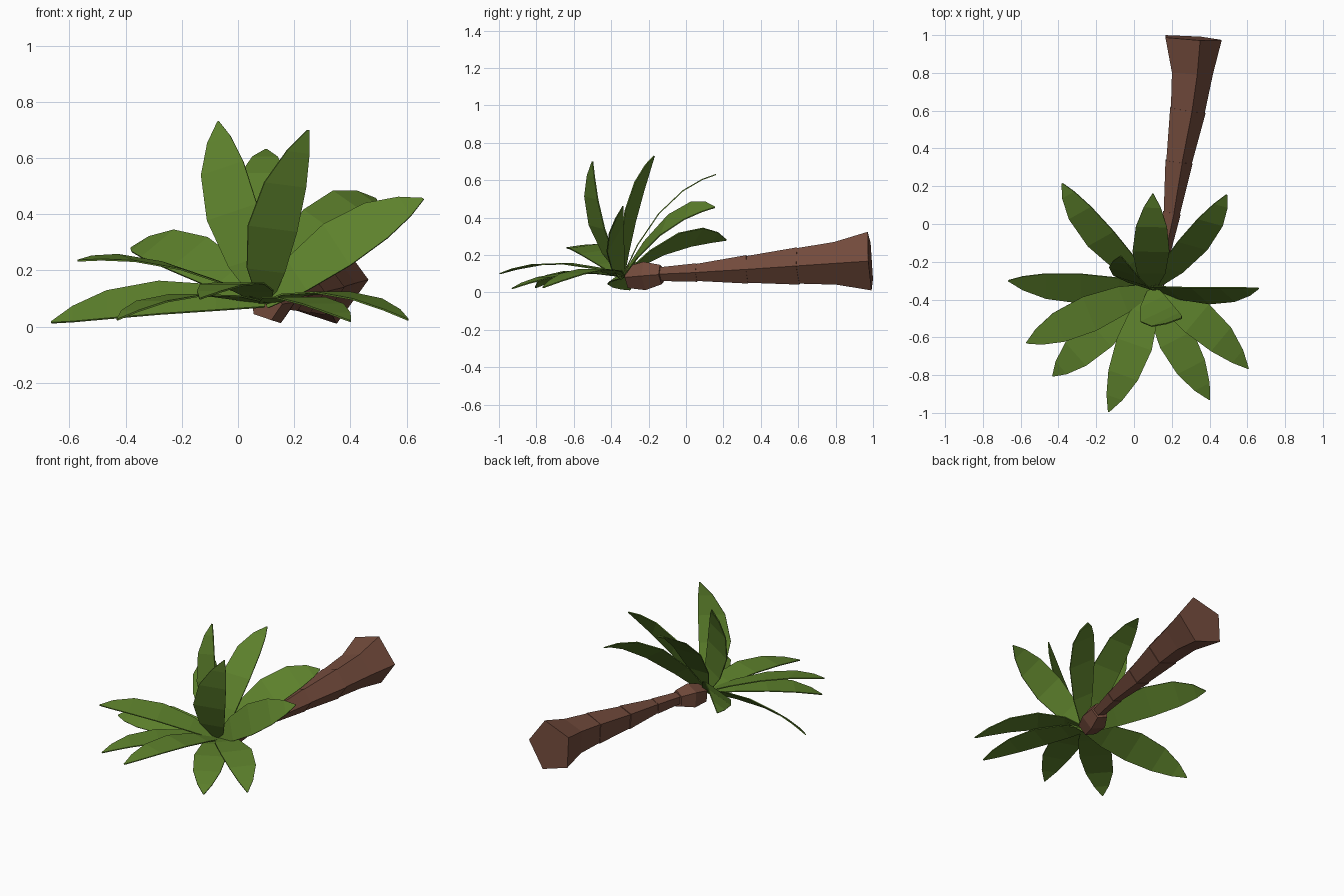
import bpy
import math
from mathutils import Vector

if "Cube" in bpy.data.objects:
    bpy.data.objects.remove(bpy.data.objects["Cube"])


def material(name, rgb):
    m = bpy.data.materials.new(name)
    m.diffuse_color = (*rgb, 1)
    m.use_nodes = True
    m.node_tree.nodes["Principled BSDF"].inputs["Base Color"].default_value = m.diffuse_color
    return m


bark = material("bark", (0.17, 0.07, 0.045))
green = material("leaf_green", (0.11, 0.22, 0.025))


def add_mesh(name, verts, faces, mat):
    me = bpy.data.meshes.new(name)
    me.from_pydata(verts, [], faces)
    me.materials.append(mat)
    ob = bpy.data.objects.new(name, me)
    bpy.context.collection.objects.link(ob)
    return ob


def pentagon_tube(name, rings):
    """Closed five-sided tube through (x, y, z, radius) rings, square to its axis."""
    n = len(rings)
    axis = (Vector(rings[-1][:3]) - Vector(rings[0][:3])).normalized()
    side = Vector((-axis.y, axis.x, 0)).normalized()
    up = side.cross(axis)
    up = up if up.z > 0 else -up
    verts = []
    for x, y, z, r in rings:
        for i in range(5):
            a = math.tau * i / 5
            verts.append(Vector((x, y, z)) + r * (math.cos(a) * side + math.sin(a) * up))
    faces = [(5 * k + i, 5 * k + (i + 1) % 5, 5 * k + 5 + (i + 1) % 5, 5 * k + 5 + i)
             for k in range(n - 1) for i in range(5)]
    faces += [tuple(range(4, -1, -1)), tuple(range(5 * n - 5, 5 * n))]
    return add_mesh(name, verts, faces, bark)


# Trunk sections, each starting a little wider than the previous one ends
pentagon_tube("trunk_base", [(.30, .985, .167, .165), (.298, .80, .155, .12), (.275, .59, .141, .099)])
pentagon_tube("trunk_lower", [(.276, .605, .141, .105), (.23, .32, .122, .074)])
pentagon_tube("trunk_middle", [(.231, .33, .123, .08), (.195, .05, .106, .047)])
pentagon_tube("trunk_upper", [(.196, .06, .106, .052), (.155, -.15, .097, .038)])
pentagon_tube("crown_knob", [(.157, -.13, .095, .055), (.127, -.215, .088, .08), (.10, -.31, .08, .06)])

# Leaves: arched strips from the crown, (midpoint, tip, facing direction)
ROOT = Vector((.095, -.34, .085))
PROFILE = [(0, .05), (.2, .15), (.45, .195), (.7, .165), (.88, .09), (1, .006)]


def leaf(index, mid, tip, facing):
    mid, tip, facing = Vector(mid), Vector(tip), Vector(facing)
    ctrl = 2 * mid - (ROOT + tip) / 2
    across = (tip - ROOT).cross(facing).normalized()
    verts = []
    for t, width in PROFILE:
        p = (1 - t) ** 2 * ROOT + 2 * t * (1 - t) * ctrl + t * t * tip
        verts += [p - across * width / 2, p + across * width / 2]
    faces = [(2 * k, 2 * k + 1, 2 * k + 3, 2 * k + 2) for k in range(len(PROFILE) - 1)]
    ob = add_mesh(f"leaf_{index}", verts, faces, green)
    mod = ob.modifiers.new("thickness", "SOLIDIFY")
    mod.thickness = .006
    mod.offset = 0


LEAVES = [
    ((-.20, -.05, .27), (-.38, .215, .28), (-.5, -.75, 1.1)),
    ((.09, -.12, .45), (.10, .16, .63), (0, -.7, .7)),
    ((.33, -.09, .38), (.49, .155, .455), (.3, -.7, .7)),
    ((.38, -.38, .31), (.66, -.34, .455), (-.2, -.9, .4)),
    ((.36, -.52, .12), (.605, -.765, .025), (0, 0, 1)),
    ((.24, -.64, .10), (.40, -.93, .02), (0, 0, 1)),
    ((-.01, -.67, .155), (-.135, -.995, .10), (0, 0, 1)),
    ((-.21, -.60, .11), (-.43, -.805, .025), (0, 0, 1)),
    ((-.27, -.49, .225), (-.57, -.63, .235), (0, -.15, 1)),
    ((-.32, -.34, .10), (-.665, -.30, .015), (0, -.6, .8)),
    ((.13, -.485, .38), (.25, -.50, .70), (.4, -.9, -.25)),
    ((-.03, -.29, .44), (-.07, -.17, .73), (-.35, -.9, .2)),
]
for i, data in enumerate(LEAVES, 1):
    leaf(i, *data)
